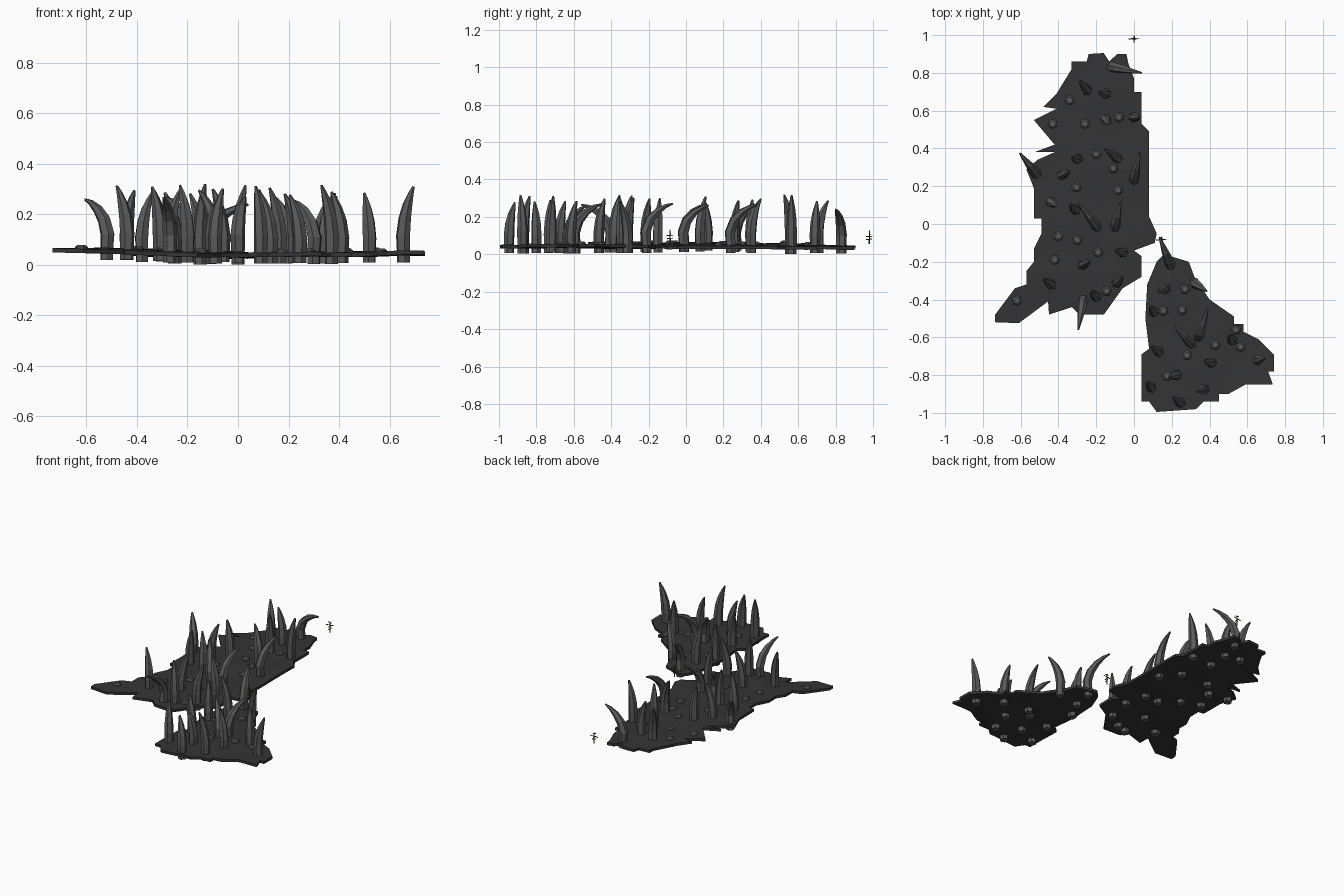
import bpy, bmesh, math, random
from mathutils import Vector, noise

if "Cube" in bpy.data.objects:
    bpy.data.objects.remove(bpy.data.objects["Cube"])

random.seed(4)

def material(name, v):
    m = bpy.data.materials.new(name)
    m.diffuse_color = (*v, 1)
    m.use_nodes = True
    m.node_tree.nodes["Principled BSDF"].inputs["Base Color"].default_value = m.diffuse_color
    return m

ROCK = material("dark_rock", (0.035, 0.035, 0.036))
HORN = material("spike_grey", (0.10, 0.10, 0.10))
WOOD = material("twig_brown", (0.07, 0.05, 0.03))

def finish(bm, name, mat):
    bmesh.ops.recalc_face_normals(bm, faces=bm.faces)
    me = bpy.data.meshes.new(name)
    bm.to_mesh(me)
    bm.free()
    me.materials.append(mat)
    ob = bpy.data.objects.new(name, me)
    bpy.context.collection.objects.link(ob)
    return ob

# Ground height: two gently tilted, slightly lumpy sheets
def height(x, y, big):
    base = 0.060 - 0.03 * (x + 0.3) - 0.012 * abs(y) if big else 0.052 + 0.01 * (x - 0.4)
    return base + 0.009 * noise.noise(Vector((x * 5, y * 5, 2.0)))

def slab(name, outline, big):
    bm = bmesh.new()
    bm.faces.new([bm.verts.new((x, y, 0)) for x, y in outline])
    bmesh.ops.triangulate(bm, faces=bm.faces[:])
    for axis in (Vector((1, 0, 0)), Vector((0, 1, 0))):
        for i in range(-11, 12):
            bmesh.ops.bisect_plane(bm, geom=bm.verts[:] + bm.edges[:] + bm.faces[:],
                                   plane_co=axis * (i * 0.09 + 0.013), plane_no=axis)
    bmesh.ops.remove_doubles(bm, verts=bm.verts, dist=0.002)
    top = bm.faces[:]
    for v in bm.verts:
        v.co.z = height(v.co.x, v.co.y, big)
    ext = bmesh.ops.extrude_face_region(bm, geom=top)
    for g in ext["geom"]:
        if isinstance(g, bmesh.types.BMVert):
            g.co.z -= 0.017
    if all(f.is_valid for f in top) and len(bm.faces) < 2 * len(top):
        bmesh.ops.reverse_faces(bm, faces=top)
    return finish(bm, name, ROCK)

def lathe_along(name, rings, mat, sides):
    """Faceted tube through (centre, radius) rings, capped at both ends."""
    bm = bmesh.new()
    turn = random.uniform(0, math.tau)
    loops = []
    for i, (c, r) in enumerate(rings):
        a, b = rings[max(i - 1, 0)][0], rings[min(i + 1, len(rings) - 1)][0]
        q = Vector((0, 0, 1)).rotation_difference(b - a)
        loops.append([bm.verts.new(c + q @ Vector((r * math.cos(turn + k * math.tau / sides),
                      r * math.sin(turn + k * math.tau / sides), 0))) for k in range(sides)])
    for l0, l1 in zip(loops, loops[1:]):
        for k in range(sides):
            n = (k + 1) % sides
            bm.faces.new((l0[k], l0[n], l1[n], l1[k]))
    bm.faces.new(loops[0])
    bm.faces.new(loops[-1])
    return finish(bm, name, mat)

# Horn: straight stub through the slab, bending over to a blunt tip
def spike(x, y, dx, dy, big):
    d = math.hypot(dx, dy)
    z0 = max(0.001, height(x, y, big) - 0.044)
    z1 = 0.305 - 0.45 * max(0, d - 0.03) + random.uniform(-0.02, 0.02)
    rings = []
    for t, r in ((0, .027), (.12, .027), (.35, .029), (.58, .026), (.76, .020), (.9, .012), (1, .005)):
        s = t ** 2.6
        lift = 1 - (1 - t) ** (1 + 3 * max(0, d - 0.05))
        rings.append((Vector((x + dx * s - dx * .12 * math.sin(math.pi * t),
                              y + dy * s - dy * .12 * math.sin(math.pi * t),
                              z0 + (z1 - z0) * lift)), r))
    rings[1] = (Vector((x, y, rings[1][0].z)), rings[1][1])
    lathe_along("spike", rings, HORN, 6)

# Low wart on the ground
def bump(x, y, big):
    z = height(x, y, big)
    c = Vector((x, y, z))
    up = Vector((0, 0, 1))
    lathe_along("bump", [(c - up * .012, .028), (c + up * .006, .026), (c + up * .014, .016)], HORN, 6)

# Tiny twig cross
def twig(x, y, z):
    p = Vector((x, y, z))
    bars = [((0, 0, -.036), (0, 0, .036), .004),
            ((-.028, 0, .012), (.028, .004, .016), .003),
            ((0, -.018, .006), (0, .018, .004), .003),
            ((0, -.016, -.012), (.004, .014, -.008), .003),
            ((-.012, 0, .034), (.012, 0, .03), .003)]
    for a, b, r in bars:
        lathe_along("twig", [(p + Vector(a), r), (p + Vector(b), r * .7)], WOOD, 5)

large = [(-.24, .90), (-.16, .905), (-.13, .86), (-.09, .90), (-.04, .90), (-.03, .85), (0, .77),
         (0, .70), (.04, .70), (.04, .53), (.08, .49), (.08, .04), (.12, -.05), (.11, -.10),
         (0, -.14), (.04, -.17), (.04, -.28), (-.06, -.34), (-.16, -.48), (-.29, -.48),
         (-.33, -.44), (-.45, -.48), (-.455, -.41), (-.61, -.525), (-.735, -.52), (-.735, -.48),
         (-.63, -.34), (-.57, -.32), (-.57, -.25), (-.53, -.20), (-.53, -.13), (-.49, -.05),
         (-.49, .03), (-.53, .03), (-.53, .19), (-.57, .29), (-.51, .34), (-.42, .38), (-.53, .38),
         (-.42, .42), (-.53, .55), (-.41, .61), (-.48, .62), (-.41, .69), (-.33, .82),
         (-.33, .86), (-.25, .86)]
small = [(.16, -.16), (.29, -.20), (.32, -.28), (.40, -.40), (.53, -.49), (.53, -.53), (.58, -.53),
         (.58, -.57), (.66, -.61), (.74, -.69), (.74, -.78), (.71, -.78), (.735, -.85), (.59, -.85),
         (.50, -.90), (.45, -.90), (.45, -.94), (.37, -.94), (.33, -.98), (.12, -.995), (.08, -.94),
         (.04, -.94), (.04, -.69), (.08, -.66), (.06, -.50), (.07, -.32), (.12, -.20)]
slab("large_ground", large, True)
slab("small_ground", small, False)

# x, y, tip offset x, tip offset y
large_spikes = [(-.11, .83, .15, -.03), (-.25, .71, -.04, .05), (-.15, .69, -.04, .01),
                (-.15, .555, .02, -.03), (0, .565, .03, 0), (-.52, .27, -.085, .105),
                (-.30, .345, -.03, .01), (-.38, .26, .04, .02), (-.09, .35, -.065, .05),
                (0, .24, .03, .14), (-.44, .115, .03, -.02), (-.31, .075, -.03, .03),
                (-.20, -.01, -.09, .12), (-.10, -.01, .03, .13), (-.06, -.15, -.04, .01),
                (-.27, -.215, .04, .02), (-.44, -.32, -.04, .03), (-.09, -.31, .03, .03),
                (-.20, -.385, -.03, .03), (-.27, -.41, -.025, -.15)]
small_spikes = [(.19, -.21, -.055, .14), (.325, -.315, .06, -.04), (.165, -.345, -.04, -.01),
                (.105, -.465, -.02, .03), (.30, -.63, -.085, .09), (.345, -.59, .045, .14),
                (.52, -.615, -.02, .03), (.655, -.72, .04, .01), (.41, -.735, -.04, .01),
                (.13, -.675, -.04, .03), (.225, -.80, -.04, -.01), (.37, -.875, -.04, -.01),
                (.09, -.865, -.02, .03), (.245, -.945, -.04, .03)]
large_bumps = [(-.34, .655), (-.43, .53), (-.26, .53), (-.08, .565), (-.20, .37), (-.11, .295),
               (-.305, .195), (-.085, .18), (-.40, -.065), (-.30, -.085), (-.19, -.15),
               (-.42, -.19), (-.62, -.405), (-.145, -.355)]
small_bumps = [(.27, -.345), (.155, -.46), (.255, -.455), (.43, -.64), (.565, -.65), (.28, -.695),
               (.175, -.805), (.54, -.56)]
for big, spikes, bumps in ((True, large_spikes, large_bumps), (False, small_spikes, small_bumps)):
    for s in spikes:
        spike(*s, big)
    for b in bumps:
        bump(*b, big)

twig(0, .98, .09)
twig(.145, -.085, .095)
